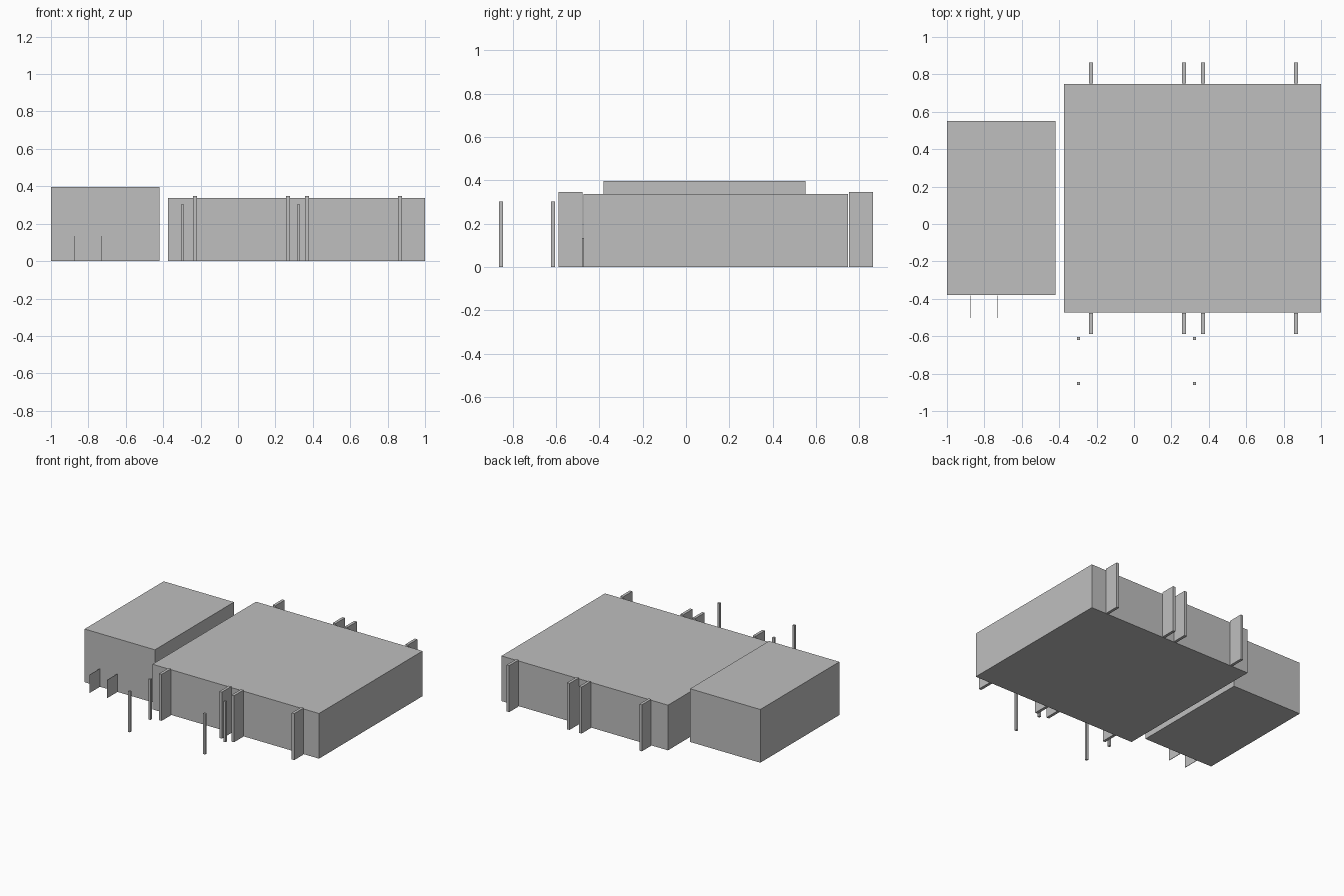
import bpy
import bmesh
from mathutils import Vector

cube = bpy.data.objects.get("Cube")
if cube:
    bpy.data.objects.remove(cube)

GREY = (0.52, 0.52, 0.52, 1)
grey = bpy.data.materials.new("plain grey")
grey.use_nodes = True
grey.diffuse_color = GREY
grey.node_tree.nodes["Principled BSDF"].inputs["Base Color"].default_value = GREY


def box(name, x, y, height):
    """Box standing on the ground, spanning the x and y ranges."""
    size = Vector((x[1] - x[0], y[1] - y[0], height))
    bm = bmesh.new()
    bmesh.ops.create_cube(bm, size=1)
    for v in bm.verts:
        v.co = Vector(c * s for c, s in zip(v.co, size))
        v.co.z += height / 2
    mesh = bpy.data.meshes.new(name)
    bm.to_mesh(mesh)
    bm.free()
    mesh.materials.append(grey)
    obj = bpy.data.objects.new(name, mesh)
    obj.location = (sum(x) / 2, sum(y) / 2, 0)
    bpy.context.collection.objects.link(obj)
    return obj


def around(centre, width):
    return centre - width / 2, centre + width / 2


# Two main building blocks
box("main_hall", (-0.375, 1), (-0.473, 0.748), 0.337)
box("side_block", (-1, -0.42), (-0.38, 0.552), 0.397)

# Upright fins along the front and back of the hall
for i, x in enumerate((-0.229, 0.268, 0.368, 0.866), 1):
    box(f"front_fin_{i}", around(x, 0.021), (-0.588, -0.477), 0.347)
    box(f"back_fin_{i}", around(x, 0.021), (0.752, 0.863), 0.347)

# Free-standing posts in front
for side, x in (("right", -0.297), ("left", 0.323)):
    for row, y in (("inner", -0.613), ("outer", -0.853)):
        box(f"{side}_{row}_post", around(x, 0.017), around(y, 0.017), 0.303)

# Thin low screens beside the side block entrance
for side, x in (("right", -0.875), ("left", -0.73)):
    box(f"{side}_entrance_screen", around(x, 0.003), (-0.502, -0.381), 0.135)
